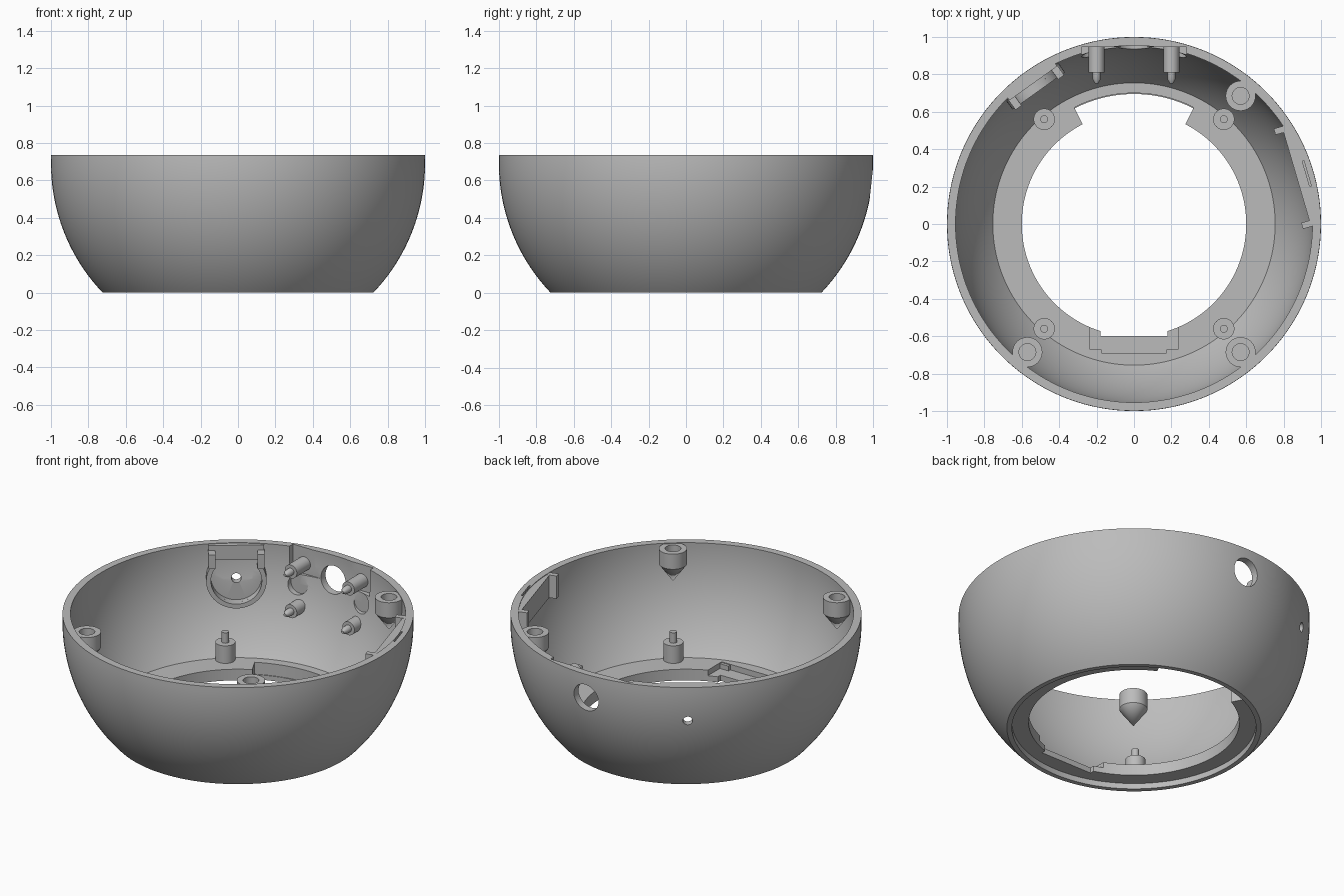
import bpy, bmesh
from math import sin, cos, asin, sqrt, pi, radians
from mathutils import Matrix, Vector

if "Cube" in bpy.data.objects:
    bpy.data.objects.remove(bpy.data.objects["Cube"])

grey = bpy.data.materials.new("plain grey")
grey.use_nodes = True
COLOUR = (0.5, 0.5, 0.5, 1)
grey.diffuse_color = COLOUR
grey.node_tree.nodes["Principled BSDF"].inputs["Base Color"].default_value = COLOUR

CENTRE, RIM, FLOOR = 0.69, 0.735, 0.105
OUTER, INNER = 1.0, 0.955


def finish(bm, name, matrix=Matrix()):
    bmesh.ops.remove_doubles(bm, verts=bm.verts, dist=1e-5)
    bmesh.ops.recalc_face_normals(bm, faces=bm.faces)
    bm.transform(matrix)
    mesh = bpy.data.meshes.new(name)
    bm.to_mesh(mesh)
    bm.free()
    mesh.materials.append(grey)
    ob = bpy.data.objects.new(name, mesh)
    bpy.context.collection.objects.link(ob)
    return ob


def revolve(name, profile, matrix=Matrix(), steps=32, angle=2 * pi, closed=False):
    """Spin (radius, height) points round the local z axis."""
    bm = bmesh.new()
    verts = [bm.verts.new((r, 0, z)) for r, z in profile]
    edges = [bm.edges.new(p) for p in zip(verts, verts[1:])]
    if closed:
        edges.append(bm.edges.new((verts[-1], verts[0])))
    bmesh.ops.spin(bm, geom=verts + edges, cent=(0, 0, 0), axis=(0, 0, 1),
                   angle=angle, steps=steps)
    if angle < 6:
        bmesh.ops.holes_fill(bm, edges=[e for e in bm.edges if e.is_boundary])
    return finish(bm, name, matrix)


def box(name, low, high, matrix=Matrix()):
    bm = bmesh.new()
    low, high = Vector(low), Vector(high)
    bmesh.ops.create_cube(bm, size=1, matrix=Matrix.Translation((low + high) / 2)
                          @ Matrix.Diagonal((*(high - low), 1)))
    return finish(bm, name, matrix)


def rod(name, radius, start, end, matrix=Matrix(), steps=32):
    return revolve(name, [(0, start), (radius, start), (radius, end), (0, end)],
                   matrix, steps)


def cut(target, cutter):
    mod = target.modifiers.new("cut", "BOOLEAN")
    mod.operation, mod.solver, mod.object = "DIFFERENCE", "EXACT", cutter
    bpy.context.view_layer.objects.active = target
    bpy.ops.object.modifier_apply(modifier=mod.name)
    bpy.data.objects.remove(cutter)


def facing(degrees):
    """Frame with x pointing outward, y along the wall."""
    return Matrix.Rotation(radians(degrees), 4, "Z")


def outward(frame, y, z):
    """Frame whose z axis points outward through the wall at (y, z)."""
    return frame @ Matrix.Translation((0, y, z)) @ Matrix.Rotation(pi / 2, 4, "Y")


def arc(radius, low, high, n=28):
    a, b = asin((low - CENTRE) / radius), asin((high - CENTRE) / radius)
    return [(radius * cos(a + (b - a) * i / n), CENTRE + radius * sin(a + (b - a) * i / n))
            for i in range(n + 1)]


# Bowl with a ring-shaped floor and a thin foot lip
profile = arc(OUTER, 0, RIM) + arc(INNER, RIM, FLOOR)
profile += [(0.6, FLOOR), (0.6, 0.035), (0.695, 0.035), (0.695, 0)]
bowl = revolve("bowl", profile, steps=144, closed=True)

back, dial, panel = facing(90), facing(125.6), facing(16.3)

# Floor notches: curved at the back, stepped at the front
notch = revolve("notch_cutter", [(0.4, 0.03), (0.7, 0.03), (0.7, 0.2), (0.4, 0.2)],
                facing(62.8), 24, radians(54.4), True)
cut(bowl, notch)
cut(bowl, box("slot_cutter", (-0.18, -0.6, 0.02), (0.18, -0.5, 0.2)))
cut(bowl, box("step_cutter", (-0.235, -0.69, 0.07), (0.235, -0.5, 0.2)))
for side in (-1, 1):
    box("step_corner", (side * 0.205 - 0.03, -0.695, 0.06), (side * 0.205 + 0.03, -0.672, 0.1))

# Back wall: flat pocket, shallow round pockets, socket hole
cut(bowl, box("pocket_cutter", (0.6, -0.28, 0.57), (0.945, 0.28, 0.8), back))
for side in (-1, 1):
    cut(bowl, rod("round_cutter", 0.06, 0.6, 0.925, outward(back, side * 0.22, 0.51)))
cut(bowl, rod("socket_cutter", 0.085, 0.7, 1.2, outward(back, 0, 0.585), 48))

# Dial seat: flat round pocket and a small shaft hole
cut(bowl, rod("seat_cutter", 0.145, 0.6, 0.935, outward(dial, 0, 0.53), 48))
cut(bowl, rod("shaft_cutter", 0.028, 0.7, 1.2, outward(dial, 0, 0.52)))

# Dial collar: open ring, head plate and two clips
collar = [(0.145, 0.875), (0.172, 0.875), (0.172, 0.94), (0.145, 0.94)]
revolve("dial_collar", collar, outward(dial, 0, 0.53) @ facing(-125), 36, radians(250), True)
box("dial_head_plate", (0.925, -0.157, 0.64), (0.965, 0.157, RIM - 0.003), dial)
for side in (-1, 1):
    box("dial_clip", (0.865, side * 0.14 - 0.02, 0.61), (0.95, side * 0.14 + 0.02, 0.7), dial)

# Side panel with end tabs and a narrow slit
side_panel = box("side_panel", (0.905, -0.25, 0.59), (0.955, 0.25, RIM - 0.004), panel)
for side in (-1, 1):
    box("panel_tab", (0.86, side * 0.262 - 0.017, 0.59), (0.935, side * 0.262 + 0.017, RIM - 0.002), panel)
cut(bowl, box("slit_cutter", (0.958, -0.07, 0.66), (0.967, 0.07, 0.8), panel))

# Wall pegs with pins, two rows
for x in (-0.2, 0.2):
    for z in (0.385, 0.635):
        root = sqrt(0.975 ** 2 - x * x - (z - CENTRE) ** 2)
        rod("wall_peg", 0.042, 0.81, root, outward(back, -x, z))
        revolve("peg_pin", [(0, 0.75), (0.008, 0.75), (0.022, 0.775), (0.022, 0.82), (0, 0.82)],
                outward(back, -x, z), 20)

# Floor standoffs with pins
for x in (-0.48, 0.48):
    for y in (-0.56, 0.56):
        spot = Matrix.Translation((x, y, 0))
        rod("standoff", 0.057, 0.09, 0.215, spot)
        rod("standoff_pin", 0.021, 0.2, 0.28, spot, 20)

# Screw bosses under the rim: drilled cylinder on a cone
boss = [(0, 0.65), (0.045, 0.65), (0.045, 0.73), (0.08, 0.73), (0.08, 0.635), (0, 0.525)]
for x, y in ((0.57, 0.685), (0.57, -0.685), (-0.57, -0.685)):
    revolve("screw_boss", boss, Matrix.Translation((x, y, 0)), 40)

# Smooth curved surfaces, keep crisp edges
bpy.ops.object.select_all(action="DESELECT")
for ob in bpy.context.scene.objects:
    if ob.type == "MESH":
        ob.select_set(True)
        bpy.context.view_layer.objects.active = ob
bpy.ops.object.shade_smooth_by_angle(angle=radians(30))
